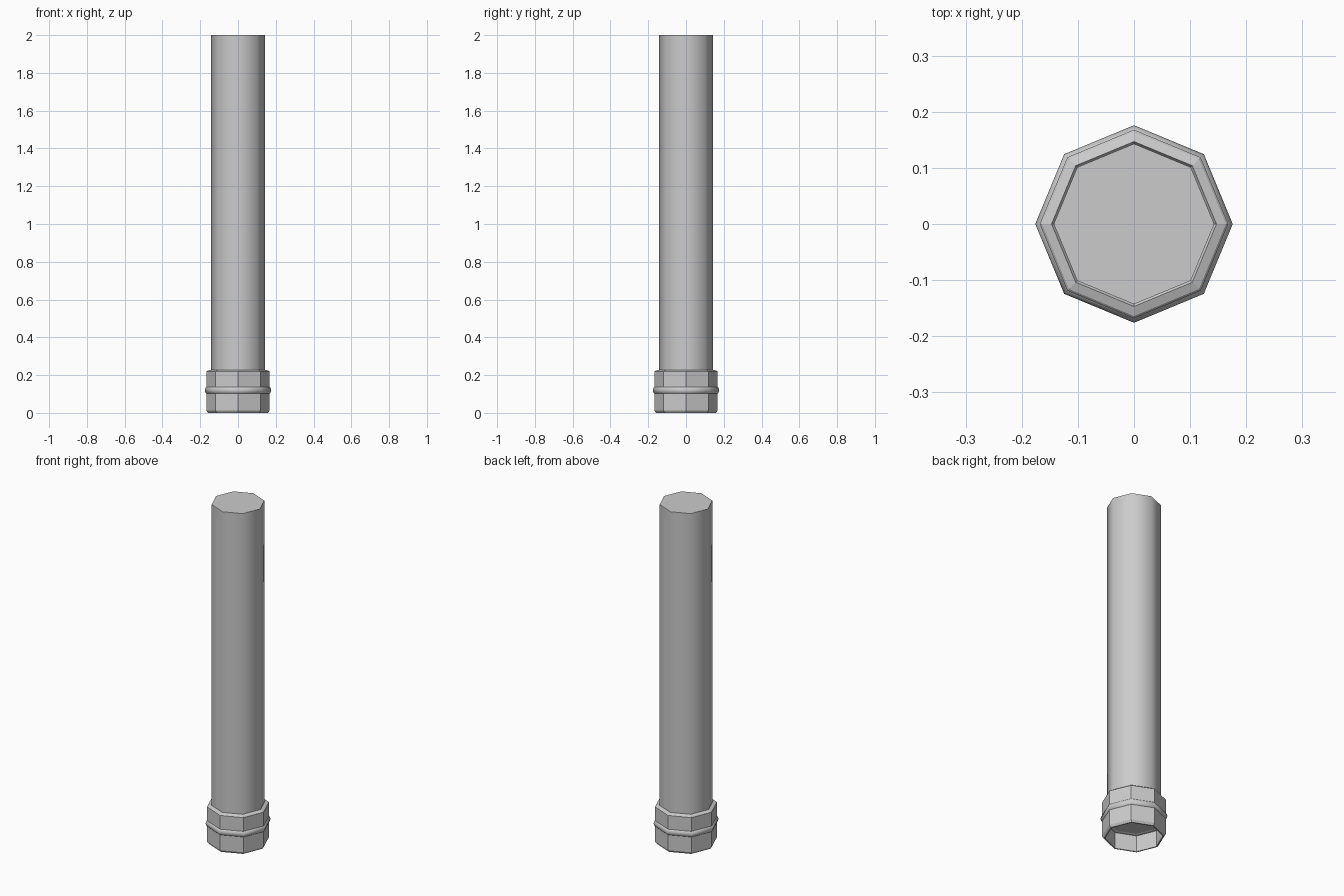
import bpy, math

if "Cube" in bpy.data.objects:
    bpy.data.objects.remove(bpy.data.objects["Cube"])

SIDES = 8


def lathe(name, profile, closed=False, smooth=False):
    """Spin an (r, z) profile around z with eight sides; open profiles get capped."""
    n = len(profile)
    verts = [(r * math.cos(2 * math.pi * i / SIDES), r * math.sin(2 * math.pi * i / SIDES), z)
             for i in range(SIDES) for r, z in profile]
    faces = []
    for i in range(SIDES):
        a, b = i * n, (i + 1) % SIDES * n
        for j in range(n if closed else n - 1):
            k = (j + 1) % n
            faces.append((a + j, b + j, b + k, a + k))
    if not closed:
        faces.append([i * n for i in reversed(range(SIDES))])
        faces.append([i * n + n - 1 for i in range(SIDES)])
    mesh = bpy.data.meshes.new(name)
    mesh.from_pydata(verts, [], faces)
    obj = bpy.data.objects.new(name, mesh)
    bpy.context.collection.objects.link(obj)
    if smooth:
        bpy.context.view_layer.objects.active = obj
        obj.select_set(True)
        bpy.ops.object.shade_smooth_by_angle(angle=math.radians(60))
        obj.select_set(False)
    return obj


# Long smooth-shaded pipe, capped at both ends
lathe("pipe", [(0.143, 0.10), (0.143, 2.0)], smooth=True)

# Flat-faced hollow collar with chamfered rims
lathe("collar", [(0.152, 0.0), (0.159, 0.0), (0.168, 0.013), (0.168, 0.218),
                 (0.164, 0.222), (0.147, 0.228), (0.143, 0.222),
                 (0.143, 0.14), (0.155, 0.13), (0.155, 0.008)], closed=True)

# Rounded ridge around the collar
lathe("ridge", [(0.152 + 0.024 * math.cos(2 * math.pi * i / 12),
                 0.12 + 0.024 * math.sin(2 * math.pi * i / 12)) for i in range(12)],
      closed=True, smooth=True)
